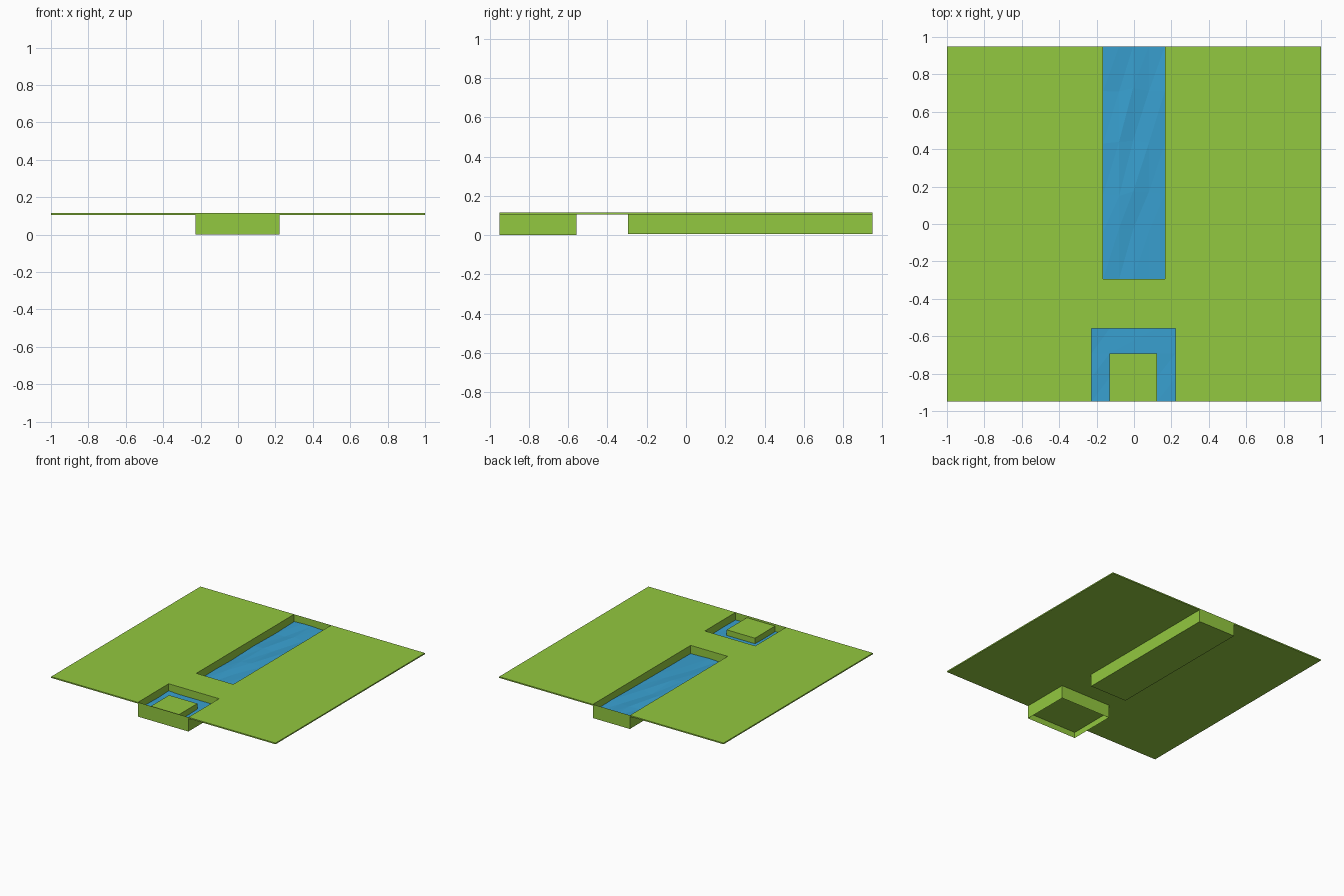
import bpy, random

if "Cube" in bpy.data.objects:
    bpy.data.objects.remove(bpy.data.objects["Cube"])

random.seed(4)
TOP, UNDER, FRONT, BACK = 0.115, 0.105, -0.95, 0.95


def material(name, color):
    m = bpy.data.materials.new(name)
    m.diffuse_color = color
    m.use_nodes = True
    m.node_tree.nodes["Principled BSDF"].inputs["Base Color"].default_value = m.diffuse_color
    return m


GREEN = material("grass", (0.29, 0.58, 0.05, 1))
BLUE = material("water", (0.04, 0.35, 0.63, 1))


def add(name, verts, faces, mat):
    mesh = bpy.data.meshes.new(name)
    mesh.from_pydata(verts, [], faces)
    mesh.materials.append(mat)
    obj = bpy.data.objects.new(name, mesh)
    bpy.context.collection.objects.link(obj)
    return obj


def prism(name, outline, z0, z1, mat):
    """Extrude a counter-clockwise outline from z0 to z1."""
    n = len(outline)
    verts = [(x, y, z) for z in (z0, z1) for x, y in outline]
    faces = [tuple(reversed(range(n))), tuple(range(n, 2 * n))]
    faces += [(i, (i + 1) % n, (i + 1) % n + n, i + n) for i in range(n)]
    return add(name, verts, faces, mat)


def basin(name, x0, x1, y0, y1, z0, floor):
    """Thin-walled pit: four outward walls and a floor; open edge rises to the lawn top."""
    pts = [(x0, y0), (x1, y0), (x1, y1), (x0, y1)]
    verts, faces = [], []
    for i in range(4):
        a, b = pts[i], pts[(i + 1) % 4]
        z1 = TOP if a[1] == b[1] and a[1] in (FRONT, BACK) else UNDER
        k = len(verts)
        verts += [(*a, z0), (*b, z0), (*b, z1), (*a, z1)]
        faces.append((k, k + 1, k + 2, k + 3))
    k = len(verts)
    verts += [(x, y, floor) for x, y in pts]
    faces.append((k + 3, k + 2, k + 1, k))
    return add(name, verts, faces, GREEN)


def water(name, xs, ys, level, wave, skip=()):
    """Faceted water sheet with gently uneven heights; skip lists omitted cells."""
    nx, ny = len(xs), len(ys)
    verts = []
    for j, y in enumerate(ys):
        for i, x in enumerate(xs):
            inner = 0 < i < nx - 1 and 0 < j < ny - 1
            dy = random.uniform(-0.02, 0.02) if inner and not skip else 0
            verts.append((x, y + dy, level + random.uniform(-wave, wave)))
    faces = []
    for j in range(ny - 1):
        for i in range(nx - 1):
            if (i, j) not in skip:
                a, b, c, d = j * nx + i, j * nx + i + 1, (j + 1) * nx + i + 1, (j + 1) * nx + i
                faces += [(a, b, c), (a, c, d)]
    return add(name, verts, faces, BLUE)


# Channel at the back, pond at the front
CX, CY = 0.165, -0.295
PX0, PX1, PY = -0.227, 0.223, -0.558
IX0, IX1, IY = -0.13, 0.122, -0.692

# Thin lawn slab, notched for the pond and the channel
prism("lawn", [(-1, FRONT), (PX0, FRONT), (PX0, PY), (PX1, PY), (PX1, FRONT), (1, FRONT),
               (1, BACK), (CX, BACK), (CX, CY), (-CX, CY), (-CX, BACK), (-1, BACK)],
      UNDER, TOP, GREEN)

# Pits and the island in the pond
basin("channel_pit", -CX, CX, CY, BACK, 0.005, 0.005)
basin("pond_pit", PX0, PX1, FRONT, PY, 0, 0.047)
prism("pond_island", [(IX0, FRONT + 0.002), (IX1, FRONT + 0.002), (IX1, IY), (IX0, IY)],
      0.048, 0.1, GREEN)

# Faceted water surfaces
water("channel_water", [-CX, -0.08, -0.005, 0.08, CX],
      [CY, -0.04, 0.16, 0.43, 0.71, BACK], 0.055, 0.007)
water("pond_water", [PX0, IX0, IX1, PX1], [FRONT, -0.82, IY, PY], 0.055, 0.003,
      skip={(1, 0), (1, 1)})
